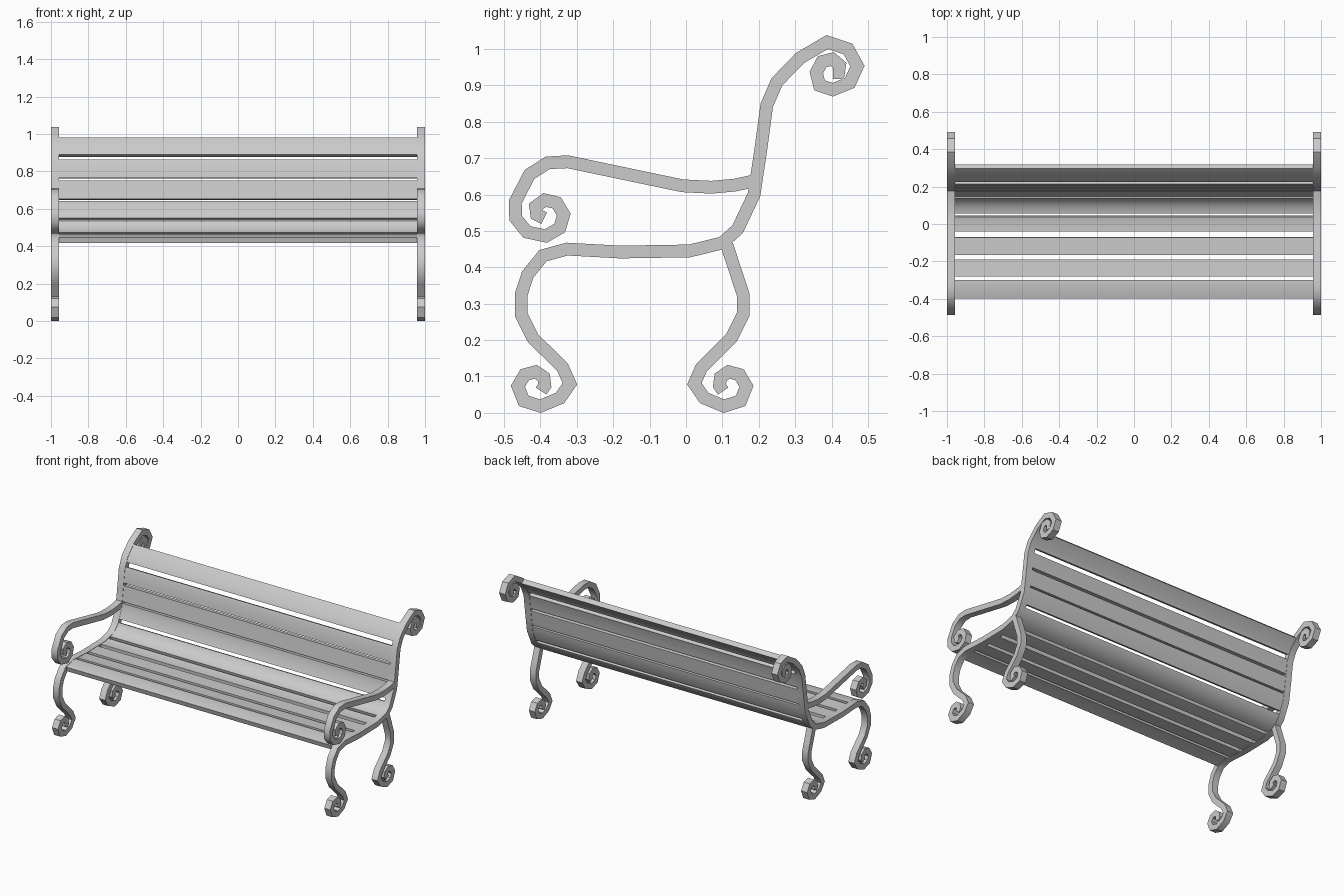
import bpy, bmesh
from mathutils import Vector

if "Cube" in bpy.data.objects:
    bpy.data.objects.remove(bpy.data.objects["Cube"])

INNER, OUTER = 0.957, 1.0   # x range of the iron side frames

# centre lines in the (y, z) side plane
FOOT = [(-0.398, 0.06), (-0.388, 0.075), (-0.391, 0.098), (-0.413, 0.113), (-0.443, 0.105),
        (-0.462, 0.073), (-0.446, 0.033), (-0.40, 0.0185), (-0.346, 0.041), (-0.319, 0.08),
        (-0.339, 0.125), (-0.42, 0.205), (-0.453, 0.27), (-0.453, 0.325), (-0.435, 0.38)]
SEAT = [(-0.393, 0.432), (-0.327, 0.45), (-0.18, 0.442), (0.01, 0.445), (0.10, 0.467),
        (0.142, 0.505), (0.187, 0.60), (0.205, 0.72), (0.222, 0.846), (0.25, 0.91),
        (0.313, 0.975)]
TOP_SCROLL = [(0.388, 1.019), (0.445, 1.0), (0.471, 0.953), (0.45, 0.907), (0.403, 0.888),
              (0.367, 0.9), (0.358, 0.935), (0.374, 0.965), (0.402, 0.972), (0.422, 0.955),
              (0.419, 0.935), (0.404, 0.935)]
ARM = [(0.19, 0.638), (0.135, 0.626), (0.07, 0.62), (-0.01, 0.624), (-0.325, 0.69),
       (-0.38, 0.687), (-0.43, 0.655), (-0.469, 0.58), (-0.468, 0.535), (-0.437, 0.497),
       (-0.385, 0.486), (-0.347, 0.508), (-0.336, 0.545), (-0.355, 0.577), (-0.388, 0.585),
       (-0.413, 0.567), (-0.41, 0.545), (-0.39, 0.535)]


def ribbon(name, path, width, x0, x1):
    """Mitred strip along a path, extruded between x0 and x1."""
    pts = [Vector(p) for p in path]
    bm = bmesh.new()
    rings = []
    for i, p in enumerate(pts):
        d0 = (p - pts[i - 1]).normalized() if i else (pts[1] - p).normalized()
        d1 = (pts[i + 1] - p).normalized() if i < len(pts) - 1 else d0
        t = (d0 + d1).normalized()
        off = Vector((-t.y, t.x)) * (width / 2 / max(t.dot(d0), 0.6))
        a, b = p + off, p - off
        rings.append([bm.verts.new((x, q.x, q.y))
                      for x, q in ((x0, a), (x1, a), (x1, b), (x0, b))])
    for r, s in zip(rings, rings[1:]):
        for k in range(4):
            n = (k + 1) % 4
            bm.faces.new((r[k], r[n], s[n], s[k]))
    bm.faces.new(rings[0])
    bm.faces.new(rings[-1][::-1])
    bmesh.ops.recalc_face_normals(bm, faces=bm.faces)
    me = bpy.data.meshes.new(name)
    bm.to_mesh(me)
    bm.free()
    ob = bpy.data.objects.new(name, me)
    bpy.context.collection.objects.link(ob)
    return ob


def section(path, s0, s1):
    """Part of a path between two arc lengths."""
    pts = [Vector(p) for p in path]
    out, s = [], 0.0
    for a, b in zip(pts, pts[1:]):
        n = (b - a).length
        if s0 < s < s1:
            out.append(a)
        for c in (s0, s1):
            if s <= c < s + n:
                q = a.lerp(b, (c - s) / n)
                if not out or (q - out[-1]).length > 1e-4:
                    out.append(q)
        s += n
    return out


# iron side frames, mirrored to both ends
back_leg = [(-0.30 - y, z) for y, z in FOOT] + [(0.108, 0.462)]
back_leg = [(y + 0.004, z) for y, z in back_leg]
frames = [ribbon("side_frame", FOOT + SEAT + TOP_SCROLL, 0.035, INNER, OUTER),
          ribbon("back_leg", back_leg, 0.035, INNER, OUTER),
          ribbon("armrest", ARM, 0.035, INNER, OUTER)]
parts = list(frames)
for ob in frames:
    m = ob.modifiers.new("mirror", 'MIRROR')
    m.use_axis = (True, False, False)

# slats that follow the seat and back curve
SLATS = [(0.0, 0.095), (0.115, 0.205), (0.23, 0.325), (0.355, 0.437), (0.457, 0.578),
         (0.598, 0.70), (0.711, 0.81), (0.826, 0.922), (0.95, 1.062)]
for i, (a, b) in enumerate(SLATS):
    kind = "seat_slat" if i < 5 else "back_slat"
    parts.append(ribbon(f"{kind}_{i + 1}", section(SEAT, a, b), 0.031, -INNER, INNER))

# smooth curves, sharp edges
bpy.ops.object.select_all(action='DESELECT')
for ob in parts:
    ob.select_set(True)
bpy.context.view_layer.objects.active = parts[0]
bpy.ops.object.shade_smooth_by_angle(angle=0.7)
